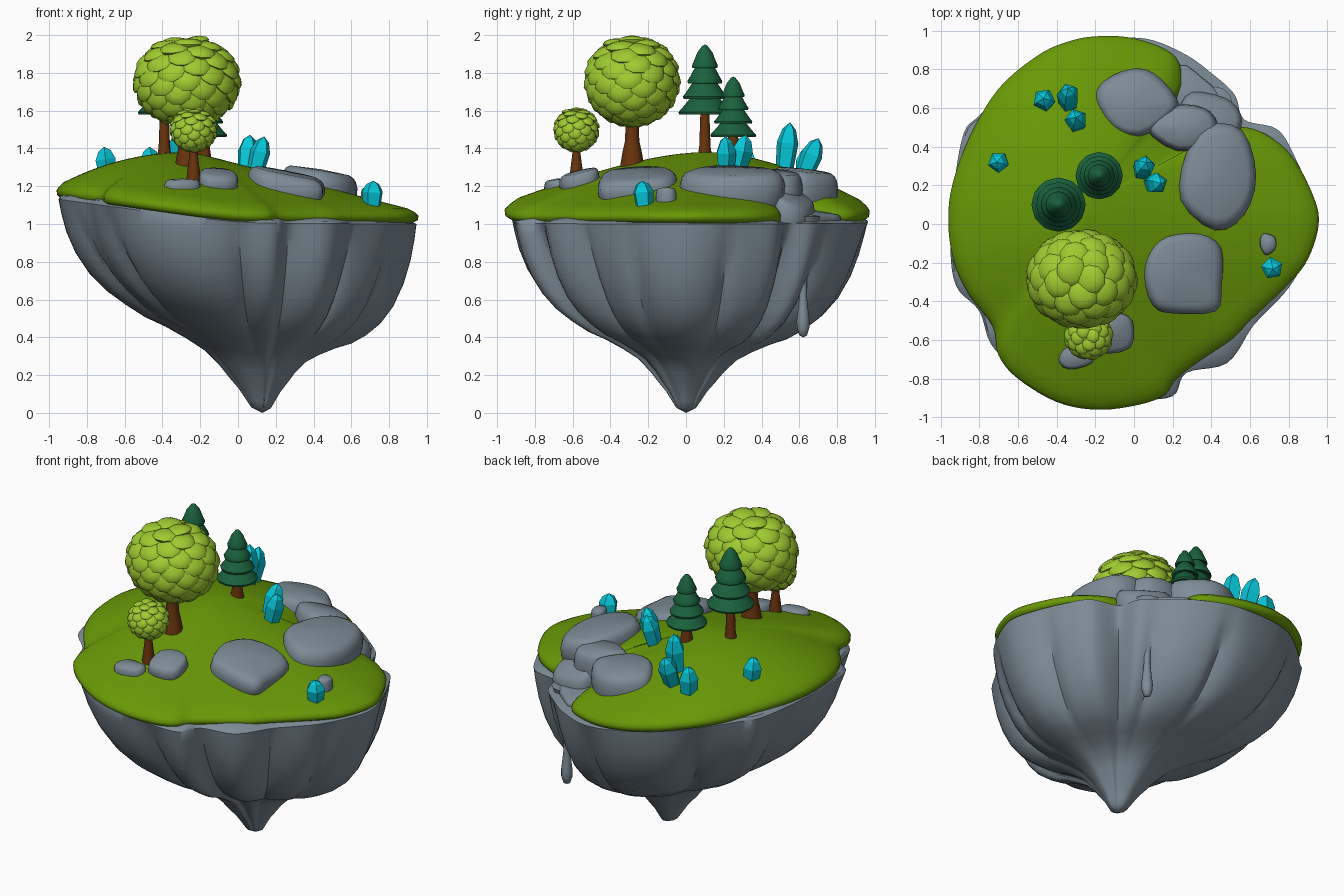
import bpy, math
from mathutils import Vector, Matrix

if "Cube" in bpy.data.objects:
    bpy.data.objects.remove(bpy.data.objects["Cube"])

PI2 = math.tau


def material(name, rgb):
    m = bpy.data.materials.new(name)
    m.diffuse_color = (*rgb, 1)
    m.use_nodes = True
    m.node_tree.nodes["Principled BSDF"].inputs["Base Color"].default_value = m.diffuse_color
    return m


ROCK = material("slate_rock", (0.205, 0.262, 0.307))
GRASS = material("grass_green", (0.138, 0.315, 0.002))
LEAF = material("lime_leaf", (0.345, 0.60, 0.03))
PINE = material("pine_green", (0.010, 0.12, 0.046))
BARK = material("brown_bark", (0.14, 0.034, 0.004))
CRYSTAL = material("cyan_crystal", (0.002, 0.58, 0.70))


def make(name, verts, faces, mat, smooth=35):
    me = bpy.data.meshes.new(name)
    me.from_pydata(verts, [], faces)
    me.materials.append(mat)
    ob = bpy.data.objects.new(name, me)
    bpy.context.collection.objects.link(ob)
    bpy.ops.object.select_all(action='DESELECT')
    bpy.context.view_layer.objects.active = ob
    ob.select_set(True)
    if smooth:
        bpy.ops.object.shade_smooth_by_angle(angle=math.radians(smooth))
    return ob


def loft(rings, start=None, end=None):
    """Bridge equal-length rings (counter-clockwise, bottom to top), with optional pole points."""
    n = len(rings[0])
    verts = [p for r in rings for p in r]
    faces = [(i * n + j, i * n + (j + 1) % n, (i + 1) * n + (j + 1) % n, (i + 1) * n + j)
             for i in range(len(rings) - 1) for j in range(n)]
    last = (len(rings) - 1) * n
    if start:
        verts.append(start)
        faces += [(len(verts) - 1, (j + 1) % n, j) for j in range(n)]
    if end:
        verts.append(end)
        faces += [(last + j, last + (j + 1) % n, len(verts) - 1) for j in range(n)]
    return verts, faces


def spline(pts, steps):
    """Closed Catmull-Rom curve through the points."""
    out, n = [], len(pts)
    for i in range(n):
        a, b, c, d = (Vector(pts[(i + k) % n]) for k in (-1, 0, 1, 2))
        for s in range(steps):
            t = s / steps
            out.append(0.5 * (2 * b + (c - a) * t + (2 * a - 5 * b + 4 * c - d) * t * t
                              + (3 * b - a - 3 * c + d) * t ** 3))
    return out


def lathe(name, base, profile, sides, mat, smooth=35, wave=0.0, lean=(0, 0, 1)):
    """Turn (radius, height) rows around an axis; the first and last rows are poles."""
    q = Vector(lean).to_track_quat('Z', 'Y')
    put = lambda r, h, a: tuple(Vector(base) + q @ Vector((r * math.cos(a), r * math.sin(a), h)))
    rings = [[put(r * (1 + wave * (j % 2)), h, PI2 * j / sides) for j in range(sides)]
             for r, h in profile[1:-1]]
    return make(name, *loft(rings, put(0, profile[0][1], 0), put(0, profile[-1][1], 0)), mat, smooth)


def rim(x):
    return 1.065 + 0.07 * (math.sqrt(x * x + .03) - x)


# Hanging rock body: the outline shrinks towards the tip, with vertical creases
ROCK_OUT = [(.945, 0), (.915, .15), (.83, .35), (.74, .49), (.57, .54), (.52, .67), (.4, .78), (.26, .88),
            (.05, .96), (-.2, .94), (-.45, .86), (-.66, .7), (-.8, .56), (-.88, .47), (-.93, .2),
            (-.95, -.1), (-.92, -.32), (-.8, -.45), (-.74, -.62), (-.6, -.76), (-.4, -.88), (-.2, -.92),
            (0, -.91), (.2, -.89), (.27, -.77), (.48, -.72), (.6, -.55), (.64, -.5), (.8, -.33), (.9, -.15)]
CREASES = [17, 51, 66, 95, 135, 165, 200, 219, 262, 280, 312, 338]
BODY = [(.055, .025), (.08, .06), (.115, .11), (.16, .16), (.21, .22), (.28, .29), (.37, .35), (.47, .41),
        (.57, .46), (.66, .52), (.75, .585), (.83, .66), (.9, .75), (.95, .84), (.98, .92), (1, .98), (.985, 1)]
TIP = Vector((0.13, 0))
rings = []
for k, f in BODY:
    ring = []
    for p in spline(ROCK_OUT, 5):
        d = p - TIP
        a = math.atan2(d.y, d.x)
        ang = math.degrees(a) % 360
        gap = min(min(abs(ang - c), 360 - abs(ang - c)) for c in CREASES)
        cut = 1 + (0.025 - 0.09 * math.exp(-gap / 4)) * math.sin(math.pi * min(1, k ** 3)) ** 0.7
        sag = 1 - (.135 + .09 * math.cos(a) + .045 * math.sin(a)) * math.sin(math.pi * k ** 1.6)
        q = TIP + d * k * cut
        ring.append((q.x, q.y, f * sag * (rim(p.x) - 0.045)))
    rings.append(ring)
rings.append([(.13 + (x - .13) * .9, y * .9, z + .02) for x, y, z in rings[-1]])
make("rock_body", *loft(rings, (.13, 0, 0), (.13, 0, 1.17)), ROCK, 40)

# Grass cap: domed turf with a rounded lip and a notch at the back right
GRASS_OUT = [(.955, 0), (.925, .15), (.81, .36), (.65, .48), (.5, .5), (.36, .45), (.24, .62), (.25, .75),
             (.2, .88), (0, .96), (-.2, .97), (-.35, .94), (-.5, .87), (-.7, .7), (-.85, .45), (-.94, .2),
             (-.96, 0), (-.93, -.2), (-.85, -.37), (-.73, -.53), (-.7, -.68), (-.6, -.8), (-.4, -.92),
             (-.2, -.96), (0, -.94), (.15, -.89), (.22, -.8), (.35, -.7), (.5, -.6), (.6, -.5),
             (.8, -.31), (.9, -.18)]
PEAK, TOP = Vector((-.25, .1)), 1.38
LIP = [(.88, -.065), (.975, -.06), (.997, -.045), (1, -.022), (.985, -.004)]
rings = []
for s, drop in LIP + [(s / 100, None) for s in (95, 90, 82, 74, 66, 58, 50, 42, 34, 26, 18, 10, 4)]:
    ring = []
    for p in spline(GRASS_OUT, 5):
        d = p - PEAK
        cx = d.x / d.length
        power = 1.68 - .58 * cx
        even = d * ((.87 + .2 * cx) / d.length)     # inner rings become round
        q = PEAK + even.lerp(d, min(1, s * 1.05)) * s
        z = rim(p.x) + (drop if drop is not None else (TOP - rim(p.x)) * (1 - s ** power))
        ring.append((q.x, q.y, z))
    rings.append(ring)
make("grass_cap", *loft(rings, None, (PEAK.x, PEAK.y, TOP)), GRASS, 60)


# Boulders: flat-topped stones with rounded shoulders, (outline, bottom, top, slope in x and y)
def boulder(name, pts, bottom, top, slope=(0, 0)):
    c = sum((Vector(p) for p in pts), Vector((0, 0))) / len(pts)
    rings = []
    for k, h in ((.92, 0), (1.0, .3), (1.01, .62), (.97, .8), (.9, .92), (.78, .99)):
        ring = []
        for p in spline(pts, 3):
            d = (p - c) * k
            t = top + slope[0] * d.x + slope[1] * d.y
            ring.append((c.x + d.x, c.y + d.y, bottom + (t - bottom) * h))
        rings.append(ring)
    make(name, *loft(rings, (c.x, c.y, bottom), (c.x, c.y, top + .005)), ROCK, 50)


boulder("boulder_back", [(-.2, .65), (-.12, .5), (.03, .45), (.2, .56), (.22, .65), (.1, .78), (-.02, .8),
        (-.15, .74)], 1.08, 1.285, (-.05, -.12))
boulder("boulder_right", [(.24, .12), (.42, -.03), (.57, .05), (.63, .25), (.56, .48), (.38, .51), (.27, .36)],
        1.09, 1.285, (-.17, 0))
boulder("boulder_front", [(.05, -.27), (.1, -.42), (.2, -.46), (.42, -.45), (.45, -.33), (.45, -.13), (.34, -.05),
        (.17, -.06), (.08, -.14)], 1.11, 1.275, (-.2, .06))
boulder("boulder_link", [(.06, .5), (.22, .38), (.4, .42), (.43, .52), (.36, .6), (.2, .61)], 1.04, 1.275, (-.1, -.1))
boulder("cliff_step", [(.34, .44), (.53, .47), (.55, .57), (.47, .65), (.3, .68), (.24, .58)], .98, 1.15, (-.3, -.45))
boulder("cliff_ledge", [(.2, .62), (.44, .6), (.44, .67), (.36, .75), (.24, .82)], 1.0, 1.06, (-.1, -.15))
boulder("stone_by_tree", [(-.2, -.52), (-.18, -.66), (-.02, -.64), (-.01, -.5), (-.1, -.46)], 1.17, 1.28, (-.1, .25))
boulder("stone_front_left", [(-.39, -.7), (-.34, -.75), (-.22, -.72), (-.21, -.64), (-.34, -.63)], 1.14, 1.235, (0, .1))
boulder("pebble", [(.65, -.1), (.68, -.16), (.73, -.13), (.73, -.07), (.67, -.05)], 1.07, 1.19)

# Stone drip hanging from the back ledge
lathe("stone_drip", (.42, .62, 0), [(0, .4), (.02, .41), (.033, .45), (.034, .49), (.027, .55), (.019, .63),
      (.022, .72), (.032, .82), (.05, .92), (.075, 1.0), (.09, 1.04), (0, 1.06)], 12, ROCK, 60)


# Leafy trees: flared trunk and a crown of overlapping leaf scales
def leafy_tree(name, x, y, ground, mid, size, count, trunk):
    rx, ry, h = size
    lathe(name + "_trunk", (x, y, 0), [(0, ground - .06), (trunk * 1.7, ground - .05), (trunk * 1.4, ground + .02),
          (trunk, ground + .09), (trunk * .9, mid - h * .9), (trunk * 1.5, mid - h * .5), (0, mid - h * .4)],
          12, BARK, 60)
    verts, faces = [], []

    def blob(centre, rot, dims, seg, rows):
        put = lambda a, b: tuple(centre + rot @ Vector((dims[0] * math.cos(a) * math.cos(b),
                                 dims[1] * math.cos(a) * math.sin(b), dims[2] * math.sin(a))))
        lat = [math.pi * i / rows - math.pi / 2 for i in range(1, rows)]
        v, f = loft([[put(a, PI2 * j / seg) for j in range(seg)] for a in lat],
                    put(-math.pi / 2, 0), put(math.pi / 2, 0))
        faces.extend(tuple(k + len(verts) for k in q) for q in f)
        verts.extend(v)

    c = Vector((x, y, mid))
    blob(c, Matrix.Identity(3), (rx * .88, ry * .88, h * .88), 20, 12)
    for i in range(count):
        u = 1 - 2 * (i + .5) / count
        a = i * 2.39996
        n = Vector((math.sqrt(1 - u * u) * math.cos(a), math.sqrt(1 - u * u) * math.sin(a), u))
        side = Vector((0, 0, 1)).cross(n).normalized()
        up = n.cross(side)
        out = (n + up * .4).normalized()      # lower edges lift away from the crown
        rot = Matrix((side, out.cross(side), out)).transposed()
        blob(c + Vector((n.x * rx, n.y * ry, n.z * h)) * .86, rot, (rx * .30, rx * .30, rx * .12), 10, 6)
    make(name + "_crown", verts, faces, LEAF, 60)


leafy_tree("large_tree", -.27, -.285, 1.35, 1.76, (.282, .245, .235), 80, .038)
leafy_tree("small_tree", -.235, -.58, 1.27, 1.50, (.125, .12, .118), 60, .023)


# Pines: trunk and stacked drooping skirts
def pine(name, x, y, ground, low, top, r):
    lathe(name + "_trunk", (x, y, 0), [(0, ground - .04), (.042, ground - .03), (.03, ground + .05),
          (.022, low + .06), (0, low + .07)], 12, BARK, 60)
    step = (top - low) / 4.5
    for i in range(4):
        k, z = r * (1 - .17 * i), low + step * i
        lathe(f"{name}_tier_{i + 1}", (x, y, 0), [(0, z + .035), (k * .8, z + .01), (k * .97, z), (k, z + .012),
              (k * .84, z + step * .45), (k * .58, z + step), (k * .2, z + step * 1.42), (0, z + step * 1.5)],
              24, PINE, 50, -.02)


pine("tall_pine", -.39, .10, 1.36, 1.58, 1.95, .14)
pine("short_pine", -.18, .25, 1.36, 1.46, 1.78, .122)

# Crystals: (base, lean, height, radius)
for i, (base, lean, h, r) in enumerate([
        ((-.46, .63, 1.22), (-.05, .1, 1), .19, .06), ((-.34, .62, 1.25), (0, .4, 1), .22, .06),
        ((-.3, .52, 1.28), (0, .12, 1), .26, .06), ((-.69, .32, 1.25), (-.12, 0, 1), .16, .056),
        ((.04, .27, 1.28), (.12, .25, 1), .20, .058), ((.09, .21, 1.27), (.25, 0, 1), .20, .056),
        ((.71, -.22, 1.09), (.05, -.1, 1), .14, .058)]):
    lathe(f"crystal_{i + 1}", base, [(0, -.02), (r * .8, -.01), (r, h * .58), (r * .62, h * .86), (0, h)],
          5, CRYSTAL, 0, 0, lean)
